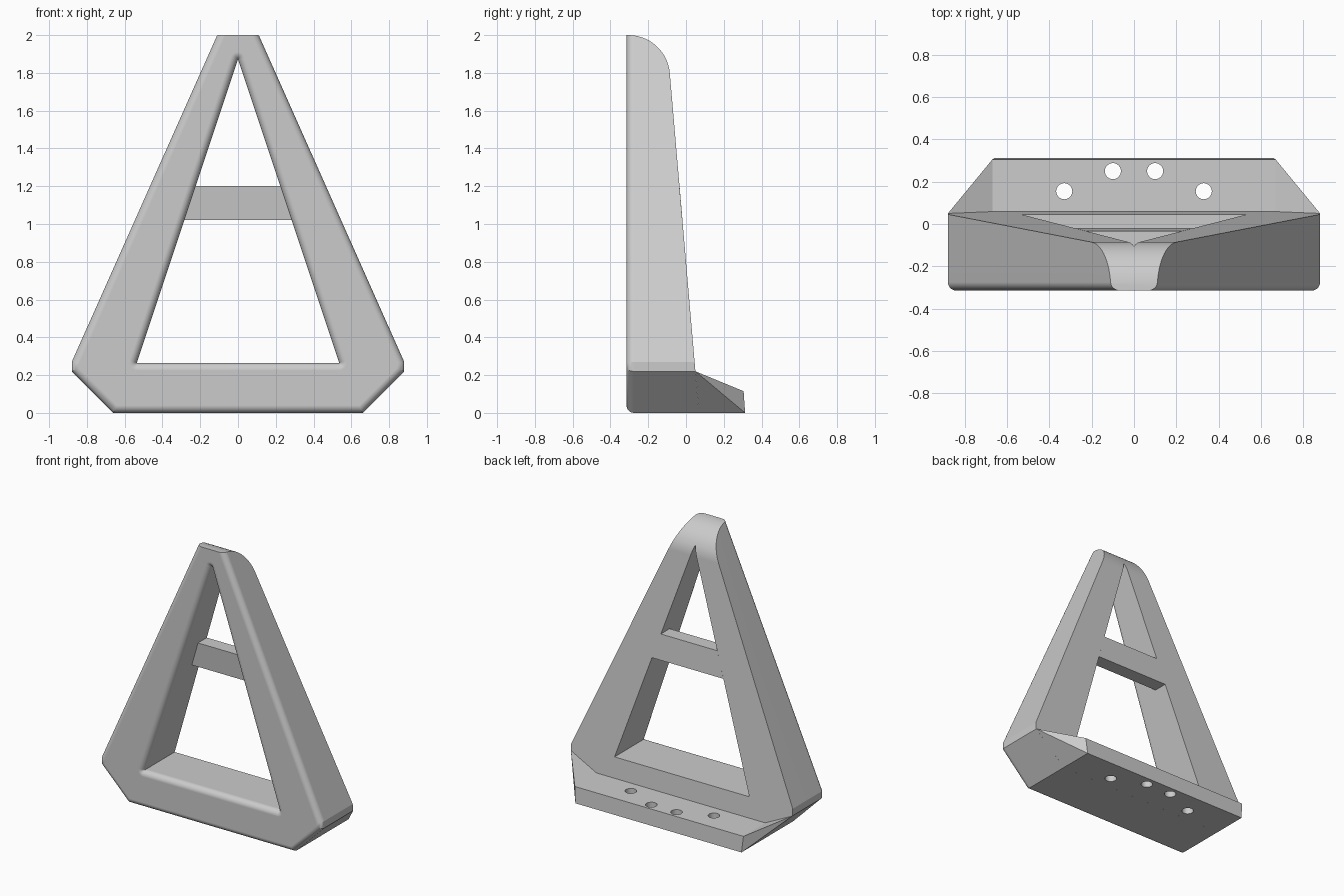
import bpy, bmesh, math
from mathutils import Vector, Matrix

cube = bpy.data.objects.get("Cube")
if cube:
    bpy.data.objects.remove(cube, do_unlink=True)

FRONT, FILLET, STEPS = -0.315, 0.04, 6

grey = bpy.data.materials.new("light grey")
grey.use_nodes = True
grey.diffuse_color = (0.6, 0.6, 0.6, 1)
grey.node_tree.nodes["Principled BSDF"].inputs["Base Color"].default_value = (0.6, 0.6, 0.6, 1)


def build(name, verts, faces):
    bm = bmesh.new()
    vs = [bm.verts.new(v) for v in verts]
    for f in faces:
        bm.faces.new([vs[i] for i in f])
    bmesh.ops.recalc_face_normals(bm, faces=bm.faces)
    mesh = bpy.data.meshes.new(name)
    bm.to_mesh(mesh)
    bm.free()
    mesh.materials.append(grey)
    ob = bpy.data.objects.new(name, mesh)
    bpy.context.collection.objects.link(ob)
    return ob


def loft(name, rings):
    """Skin a closed solid through rings with equal point counts."""
    n = len(rings[0])
    faces = [list(range(n)), list(range(n * (len(rings) - 1), n * len(rings)))]
    for r in range(len(rings) - 1):
        a, b = r * n, (r + 1) * n
        faces += [(a + i, a + (i + 1) % n, b + (i + 1) % n, b + i) for i in range(n)]
    return build(name, [p for ring in rings for p in ring], faces)


def activate(ob):
    bpy.ops.object.select_all(action='DESELECT')
    ob.select_set(True)
    bpy.context.view_layer.objects.active = ob


def boolean(ob, cutter, operation):
    mod = ob.modifiers.new("cut", 'BOOLEAN')
    mod.operation, mod.solver, mod.object = operation, 'EXACT', cutter
    activate(ob)
    bpy.ops.object.modifier_apply(modifier=mod.name)
    bpy.data.objects.remove(cutter, do_unlink=True)


def inset(points, dists):
    """Move each edge of a counter-clockwise outline inwards."""
    pts = [Vector(p) for p in points]
    n = len(pts)
    normals = []
    for i in range(n):
        d = (pts[(i + 1) % n] - pts[i]).normalized()
        normals.append(Vector((-d.y, d.x)))
    out = []
    for i in range(n):
        m = Matrix((normals[i - 1], normals[i]))
        out.append(pts[i] + m.inverted() @ Vector((dists[i - 1], dists[i])))
    return out


def rounded_outset(points, radius, steps=6):
    """Grow an outline, rounding its corners."""
    pts = [Vector(p) for p in points]
    out = []
    for i, p in enumerate(pts):
        d0, d1 = p - pts[i - 1], pts[(i + 1) % len(pts)] - p
        a0 = math.atan2(-d0.x, d0.y)
        sweep = (math.atan2(-d1.x, d1.y) - a0) % math.tau
        for k in range(steps + 1):
            a = a0 + sweep * k / steps
            out.append(p + radius * Vector((math.cos(a), math.sin(a))))
    return out


def at_depth(points, y):
    return [(p[0], y, p[1]) for p in points]


# Quarter-round used on the front edges: (offset, depth)
quarter = []
for k in range(STEPS + 1):
    t = math.pi / 2 * k / STEPS
    quarter.append((FILLET * (1 - math.sin(t)), FILLET * (1 - math.cos(t))))

# Tapered upright with rounded front edges
half = [(0.66, 0), (0.88, 0.22), (0.88, 0.27), (0.0655, 2.1)]
outline = half + [(-x, z) for x, z in reversed(half)]
rings = []
for off, depth in quarter:
    dists = [off] * len(outline)
    dists[3] = 0
    rings.append(at_depth(inset(outline, dists), FRONT + depth))
rings.append(at_depth(outline, 0.3))
frame = loft("a_frame", rings)

# Leaning back and rounded top
side = [(-0.6, -0.1), (0.0773, -0.1)]
lean = math.radians(4.9)
for k in range(15):
    a = lean + (math.pi / 2 - lean) * k / 14
    side.append((-0.305 + 0.22 * math.cos(a), 1.78 + 0.22 * math.sin(a)))
side.append((-0.6, 2.0))
boolean(frame, loft("envelope", [[(x, y, z) for y, z in side] for x in (-1.5, 1.5)]), 'INTERSECT')

# Triangular opening flared at the front
triangle = [(-0.535, 0.265), (0.535, 0.265), (0, 1.87)]
rings = [at_depth(rounded_outset(triangle, FILLET), FRONT - 0.1)]
rings += [at_depth(rounded_outset(triangle, off + 0.0005), FRONT + d) for off, d in quarter]
rings.append(at_depth(rounded_outset(triangle, 0.0005), 0.4))
boolean(frame, loft("opening", rings), 'DIFFERENCE')


def back_y(z):
    return 0.05 - 0.0857 * (z - 0.22)


# Crossbar flush with the leaning back
bar_rings = []
for s in (-1, 1):
    ring = []
    for z, thick in ((1.02, 0), (1.2, 0), (1.2, 0.1), (1.02, 0.1)):
        ring.append((s * (0.535 * (1.87 - z) / 1.605 + 0.001), back_y(z) - thick, z))
    bar_rings.append(ring)
crossbar = loft("crossbar", bar_rings)

# Rear foot with raised corner gussets
corner = [(0.88, back_y(0.22), 0.22), (0.66, back_y(0), 0), (0.66, 0.313, 0),
          (0.67, 0.305, 0.115), (0.67, back_y(0.118), 0.118)]
verts = corner + [(-x, y, z) for x, y, z in corner]
faces = [(1, 2, 7, 6), (2, 3, 8, 7), (3, 4, 9, 8), (4, 1, 6, 9)]
for o in (0, 5):
    faces += [(o, o + i, o + i % 4 + 1) for i in range(1, 5)]
foot = build("rear_foot", verts, faces)

# Screw holes through the foot
for x, y in ((0.1, 0.25), (0.33, 0.155)):
    for s in (-1, 1):
        ring = [(s * x + 0.038 * math.cos(math.tau * k / 32),
                 y + 0.038 * math.sin(math.tau * k / 32)) for k in range(32)]
        drill = loft("drill", [[(px, py, z) for px, py in ring] for z in (-0.1, 0.3)])
        boolean(foot, drill, 'DIFFERENCE')

# Smooth fillets with crisp edges
for ob in (frame, crossbar, foot):
    activate(ob)
    bpy.ops.object.shade_smooth_by_angle(angle=math.radians(22))
    ob.modifiers.new("even shading", 'WEIGHTED_NORMAL').keep_sharp = True
